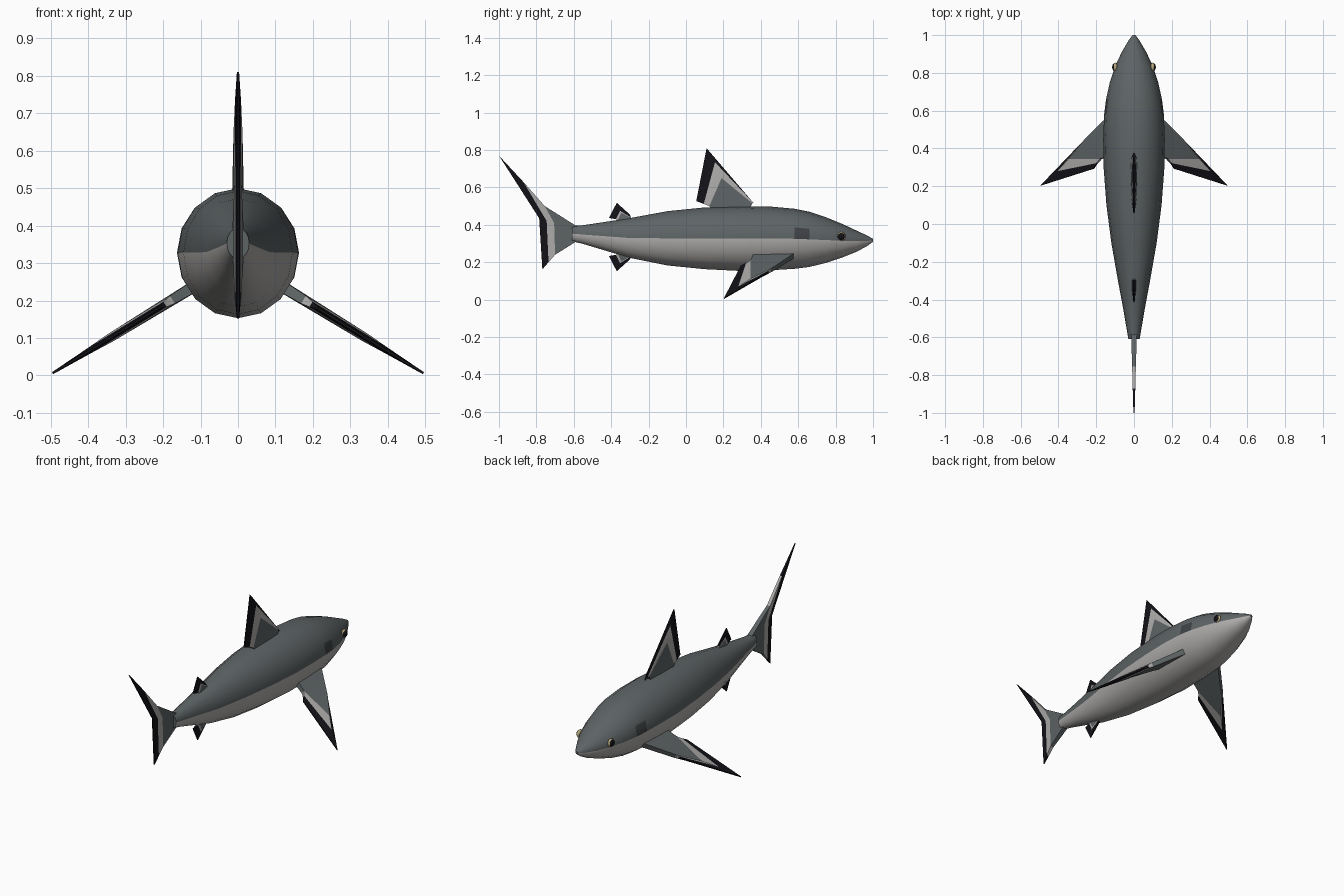
import bpy, bmesh, math
from mathutils import Vector

if "Cube" in bpy.data.objects:
    bpy.data.objects.remove(bpy.data.objects["Cube"])


def mat(name, col):
    m = bpy.data.materials.new(name)
    m.diffuse_color = (*col, 1)
    m.use_nodes = True
    m.node_tree.nodes["Principled BSDF"].inputs["Base Color"].default_value = m.diffuse_color
    return m


DARK = mat("slate", (0.11, 0.125, 0.13))
PALE = mat("pale", (0.42, 0.41, 0.40))
BLACK = mat("black", (0.006, 0.006, 0.009))
GILL = mat("gill", (0.05, 0.055, 0.06))
RIM = mat("eye_rim", (0.5, 0.42, 0.22))


def finish(name, bm, mats, angle=40):
    bmesh.ops.recalc_face_normals(bm, faces=bm.faces)
    me = bpy.data.meshes.new(name)
    bm.to_mesh(me)
    bm.free()
    for m in mats:
        me.materials.append(m)
    ob = bpy.data.objects.new(name, me)
    bpy.context.collection.objects.link(ob)
    bpy.ops.object.select_all(action='DESELECT')
    bpy.context.view_layer.objects.active = ob
    ob.select_set(True)
    bpy.ops.object.shade_smooth_by_angle(angle=math.radians(angle))
    return ob


# body: sixteen-sided rings (y, half width, bottom z, top z)
rings = [(1.0, .008, .31, .325), (.97, .03, .287, .342), (.91, .065, .255, .37),
         (.84, .098, .227, .403), (.75, .128, .197, .44), (.66, .148, .175, .47),
         (.58, .158, .165, .486), (.45, .163, .157, .498), (.3, .161, .153, .5),
         (.1, .146, .163, .493), (-.1, .12, .183, .473), (-.3, .085, .223, .436),
         (-.45, .057, .268, .413), (-.55, .04, .298, .398), (-.61, .03, .312, .394)]
N = 16
bm = bmesh.new()
loops = []
for y, w, lo, hi in rings:
    c, h = (lo + hi) / 2, (hi - lo) / 2
    loops.append([bm.verts.new((w * math.cos(math.tau * k / N), y,
                                c + h * math.sin(math.tau * k / N))) for k in range(N)])
for i, (a, b) in enumerate(zip(loops, loops[1:])):
    for k in range(N):
        f = bm.faces.new((a[k], a[(k + 1) % N], b[(k + 1) % N], b[k]))
        f.material_index = 0 if k < N // 2 else 1
        if i == 5 and k in (0, N // 2 - 1):      # gill patches
            f.material_index = 2
bm.faces.new(loops[0])
bm.faces.new(loops[-1])
finish("body", bm, [DARK, PALE, GILL], 50)


def fin(name, rows, place, normal, half):
    """Banded fin: rows of points from root to outer edge, one colour per band."""
    bm = bmesh.new()
    n = Vector(normal).normalized()
    sides = [[[bm.verts.new(Vector(place(*p)) + n * s * h) for p in r]
              for r, h in zip(rows, half)] for s in (1, -1)]
    L, R = sides
    for S in sides:
        for i in range(len(rows) - 1):
            for j in range(len(rows[0]) - 1):
                f = bm.faces.new((S[i][j], S[i][j + 1], S[i + 1][j + 1], S[i + 1][j]))
                f.material_index = i
    last = len(rows) - 1
    for j in range(len(rows[0]) - 1):
        for i in (0, last):
            f = bm.faces.new((L[i][j], L[i][j + 1], R[i][j + 1], R[i][j]))
            f.material_index = max(i - 1, 0)
    for i in range(last):
        for j in (0, -1):
            f = bm.faces.new((L[i][j], L[i + 1][j], R[i + 1][j], R[i][j]))
            f.material_index = i
    return finish(name, bm, [DARK, PALE, BLACK], 30)


def upright(y, z):
    return (0, y, z)


X = (1, 0, 0)
# dorsal fin
fin("dorsal_fin", [[(.33, .47), (.24, .47), (.14, .47)],
                   [(.355, .515), (.19, .65), (.125, .50)],
                   [(.36, .518), (.155, .735), (.095, .512)],
                   [(.375, .50), (.11, .81), (.055, .527)]],
    upright, X, [.016, .012, .008, .003])

# tail fin
fin("tail_fin", [[(-.58, .39), (-.58, .35), (-.58, .315)],
                 [(-.755, .50), (-.705, .41), (-.70, .24)],
                 [(-.87, .63), (-.745, .42), (-.735, .20)],
                 [(-1, .77), (-.785, .435), (-.768, .162)]],
    upright, X, [.015, .01, .007, .003])

# small rear fins above and below the tail stem
for name, base, s in (("rear_dorsal_fin", .435, 1), ("anal_fin", .235, -1)):
    fin(name, [[(-.27, -.04), (-.33, -.04), (-.36, -.04)],
               [(-.29, .0), (-.345, .03), (-.365, -.01)],
               [(-.295, .005), (-.352, .04), (-.375, -.005)],
               [(-.30, .02), (-.37, .083), (-.412, .002)]],
        lambda y, z: (0, y, base + s * z), X, [.011, .009, .007, .003])

for s, side in ((1, "right"), (-1, "left")):
    # pectoral fin, sloping down and back
    fin("pectoral_fin_" + side, [[(.10, .60), (.10, .48), (.10, .37)],
                                 [(.25, .455), (.34, .345), (.175, .345)],
                                 [(.265, .44), (.40, .28), (.195, .322)],
                                 [(.29, .415), (.495, .203), (.212, .293)]],
        lambda x, y: (s * x, y, .23 - .613 * (x - .13)), (s * .52, 0, .85),
        [.016, .012, .008, .003])
    # eye: pale rim and dark pupil
    for name, r, x, m in (("eye_rim_", .024, .099, RIM), ("pupil_", .019, .106, BLACK)):
        bm = bmesh.new()
        bmesh.ops.create_uvsphere(bm, u_segments=14, v_segments=8, radius=r)
        for v in bm.verts:
            v.co = Vector((v.co.x * .5 + s * x, v.co.y + .83, v.co.z + .338))
        finish(name + side, bm, [m], 60)
